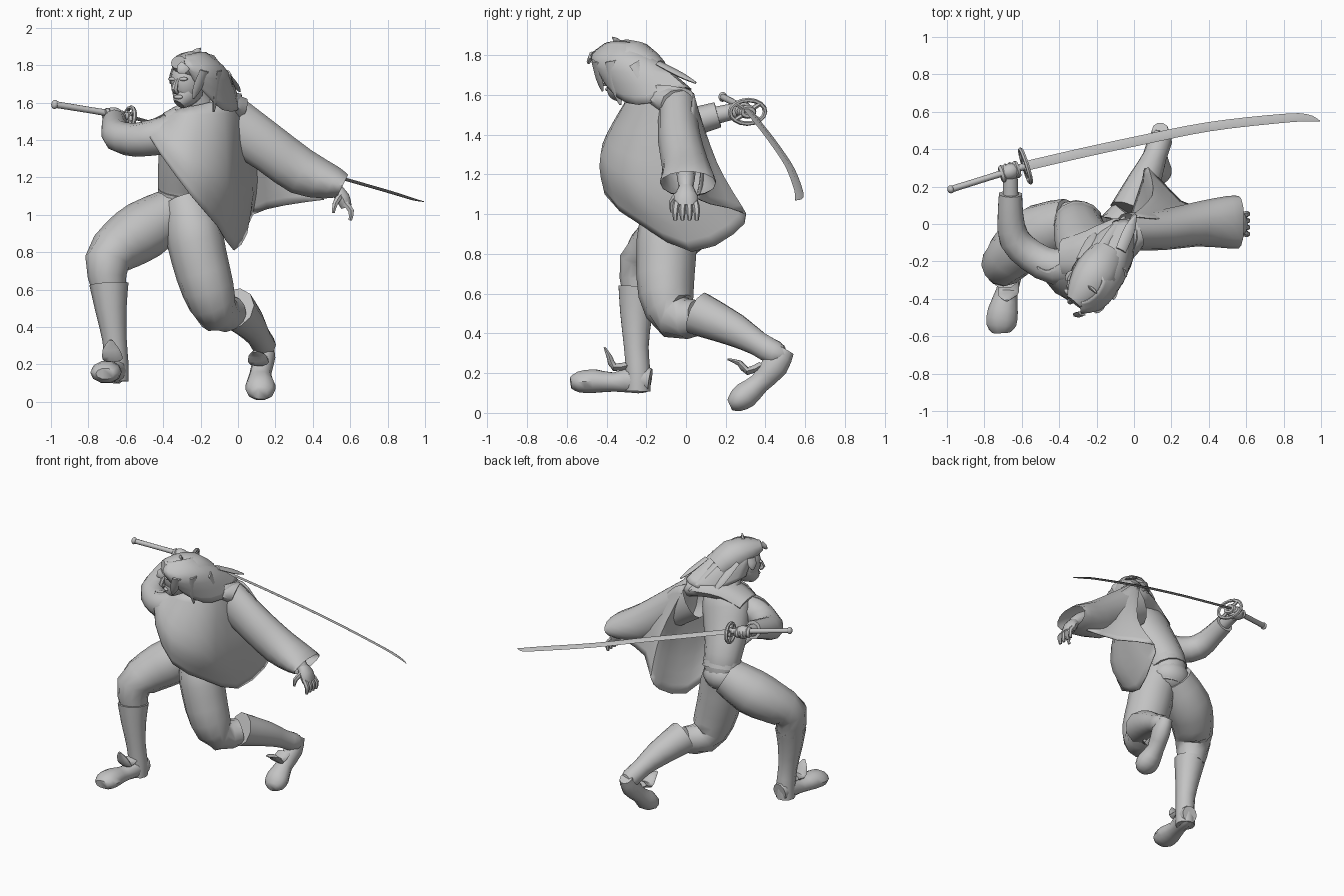
import bpy, bmesh, math
from mathutils import Vector, Matrix

default_cube = bpy.data.objects.get("Cube")
if default_cube:
    bpy.data.objects.remove(default_cube, do_unlink=True)

grey = bpy.data.materials.new("plain_grey")
grey.use_nodes = True
grey.diffuse_color = (.55, .55, .55, 1)
grey.node_tree.nodes["Principled BSDF"].inputs["Base Color"].default_value = grey.diffuse_color
parts = []
X_AXIS, Y_AXIS, Z_AXIS = Vector((1, 0, 0)), Vector((0, 1, 0)), Vector((0, 0, 1))


def finish(name, bm):
    """Turn a bmesh into a named, grey object."""
    bmesh.ops.recalc_face_normals(bm, faces=bm.faces)
    mesh = bpy.data.meshes.new(name)
    bm.to_mesh(mesh)
    bm.free()
    mesh.materials.append(grey)
    obj = bpy.data.objects.new(name, mesh)
    bpy.context.collection.objects.link(obj)
    parts.append(obj)
    return obj


def spline(rows, steps):
    """Smooth curve through rows of any length."""
    rows = [Vector(row) for row in rows]
    padded = [rows[0]] + rows + [rows[-1]]
    result = []
    for before, start, end, after in zip(padded, padded[1:], padded[2:], padded[3:]):
        for step in range(steps):
            t = step / steps
            slope_in, slope_out = (end - before) / 2, (after - start) / 2
            bend = (end - start) * 3 - slope_in * 2 - slope_out
            curl = (start - end) * 2 + slope_in + slope_out
            result.append(start + slope_in * t + bend * t ** 2 + curl * t ** 3)
    return result + [rows[-1]]


def skin(bm, rings, closed):
    for lower, upper in zip(rings, rings[1:]):
        count = len(lower)
        for i in range(count if closed else count - 1):
            j = (i + 1) % count
            bm.faces.new((lower[i], lower[j], upper[j], upper[i]))


def loft(name, stations, sides=10, hint=X_AXIS, upright=None, steps=2, caps=True):
    """Tube through stations of centre, half width along hint and optional half depth."""
    rows = spline([s if len(s) > 4 else (*s, s[-1]) for s in stations], steps)
    centres = [Vector(row[:3]) for row in rows]
    bm = bmesh.new()
    rings = []
    for i, row in enumerate(rows):
        tangent = (centres[min(i + 1, len(rows) - 1)] - centres[max(i - 1, 0)]).normalized()
        wide = Vector(hint)
        deep = upright
        if deep is None:
            wide = (wide - tangent * wide.dot(tangent)).normalized()
            deep = tangent.cross(wide)
        ring = []
        for k in range(sides):
            angle = math.tau * k / sides
            offset = wide * row[3] * math.cos(angle) + deep * row[4] * math.sin(angle)
            ring.append(bm.verts.new(centres[i] + offset))
        rings.append(ring)
    skin(bm, rings, True)
    if caps:
        bm.faces.new(rings[0])
        bm.faces.new(rings[-1])
    return finish(name, bm)


def sheet(name, *lines):
    """Thin draped surface through matching lines from top to bottom."""
    bm = bmesh.new()
    columns = [spline(column, 4) for column in zip(*lines)]
    skin(bm, [[bm.verts.new(p) for p in spline(row, 2)] for row in zip(*columns)], False)
    finish(name, bm).modifiers.new("thickness", 'SOLIDIFY').thickness = .006


def ball(name, centre, radii, facing=Y_AXIS):
    """Ellipsoid whose local y points along facing."""
    bm = bmesh.new()
    bmesh.ops.create_uvsphere(bm, u_segments=14, v_segments=9, radius=1)
    turn = facing.to_track_quat('Y', 'Z').to_matrix().to_4x4()
    place = Matrix.Translation(centre) @ turn @ Matrix.Diagonal((*radii, 1))
    bmesh.ops.transform(bm, matrix=place, verts=bm.verts)
    return finish(name, bm)


# Torso, belt and neck
loft("torso", [(-.3, 0, .96, .11, .1), (-.3, .01, 1.1, .125, .11), (-.29, -.04, 1.22, .14, .12),
               (-.25, -.12, 1.38, .17, .13), (-.22, -.16, 1.5, .17, .12), (-.21, -.2, 1.58, .09, .08),
               (-.23, -.24, 1.66, .055, .06)], sides=14)
loft("waist_band", [(-.3, .01, 1.07, .135, .12), (-.295, -.01, 1.13, .132, .118)], sides=14)
ball("pelvis", (-.31, .005, 1.02), (.14, .125, .11))

# Legs: trousers, boots and boot tongues
loft("right_trouser", [(-.34, .01, 1.02, .13), (-.5, -.05, .92, .16), (-.62, -.13, .84, .145),
                       (-.7, -.22, .75, .12), (-.69, -.23, .6, .09)], hint=Y_AXIS, sides=12)
loft("left_trouser", [(-.28, -.04, 1.07, .12), (-.24, -.09, .92, .15), (-.21, -.1, .78, .15),
                      (-.16, -.1, .6, .14), (-.11, -.05, .48, .115), (-.03, .06, .48, .09)], sides=12)
loft("right_boot", [(-.69, -.24, .63, .105), (-.68, -.25, .5, .085), (-.66, -.25, .33, .065),
                    (-.65, -.24, .2, .065), (-.65, -.24, .11, .065)])
loft("left_boot", [(-.02, .06, .5, .115), (.06, .24, .42, .088), (.11, .36, .35, .065),
                   (.14, .45, .3, .065), (.15, .5, .3, .04)])
loft("right_foot", [(-.64, -.18, .165, .055, .06), (-.65, -.24, .17, .06, .075),
                    (-.68, -.36, .155, .058, .05), (-.7, -.46, .16, .08, .062),
                    (-.71, -.54, .155, .08, .055), (-.71, -.58, .15, .05, .03)])
loft("left_foot", [(.14, .5, .32, .045, .05), (.14, .45, .24, .06, .07), (.12, .37, .15, .058, .055),
                   (.12, .3, .09, .08, .07), (.12, .25, .055, .075, .055), (.12, .22, .04, .04, .03)])
loft("right_tongue", [(-.67, -.29, .24, .05, .02), (-.67, -.36, .23, .055, .02),
                      (-.68, -.385, .28, .045, .015), (-.68, -.41, .33, .01, .005)])
loft("left_tongue", [(.11, .38, .24, .05, .02), (.11, .31, .21, .055, .02),
                     (.1, .27, .25, .045, .015), (.09, .21, .27, .01, .005)])

# Sword arm
loft("right_sleeve", [(-.27, -.2, 1.45, .12), (-.42, -.23, 1.42, .1), (-.55, -.17, 1.4, .09),
                      (-.64, -.08, 1.42, .085), (-.66, .04, 1.465, .072), (-.66, .16, 1.5, .065)],
     hint=Z_AXIS)
loft("right_wrist", [(-.66, .12, 1.49, .045), (-.66, .25, 1.52, .04)], hint=Z_AXIS)

# Sword
pommel, grip_end = Vector((-.98, .185, 1.59)), Vector((-.58, .31, 1.525))
along = (grip_end - pommel).normalized()
loft("sword_grip", [(*pommel, .018), (*pommel.lerp(grip_end, .5), .017), (*grip_end, .02)],
     sides=8, hint=Z_AXIS)
ball("pommel_cap", pommel, (.022, .018, .025), along)
loft("sword_blade", [(*grip_end, .027, .008), (-.3, .375, 1.445, .027, .008), (0, .44, 1.36, .027, .008),
                     (.4, .52, 1.24, .026, .008), (.8, .565, 1.125, .025, .007),
                     (.93, .567, 1.085, .02, .006), (.995, .55, 1.07, .002, .002)],
     sides=4, hint=Vector((0, 1, -.35)), steps=4)
across = along.cross(Z_AXIS).normalized()
rise = across.cross(along) * .65


def around_grip(centre, radius, angle):
    """Point on an oval around the grip."""
    return centre + (across * math.cos(angle) + rise * math.sin(angle)) * radius


def hoop(name, centre, radius, thick, segments=16):
    """Oval ring around the grip."""
    bm = bmesh.new()
    rings = []
    for i in range(segments + 1):
        angle = math.tau * i / segments
        middle = around_grip(centre, radius, angle)
        outward = (middle - centre).normalized()
        rings.append([bm.verts.new(middle + thick * (outward * math.cos(a) + along * math.sin(a)))
                      for a in (math.tau * k / 6 for k in range(6))])
    skin(bm, rings, True)
    bmesh.ops.remove_doubles(bm, verts=bm.verts, dist=.0001)
    finish(name, bm)


guard = grip_end - Z_AXIS * .01
hoop("guard_rim", guard, .092, .012)
hoop("guard_hub", guard, .03, .016)
for i in range(4):
    turn = math.tau * (i + .5) / 4
    loft("guard_spoke", [(*around_grip(guard, .02, turn), .012),
                         (*around_grip(guard, .09, turn), .012)], sides=6, hint=along)
fist = Vector((-.665, .28, 1.53))
ball("right_fist", fist, (.045, .055, .045), along)
for i in range(4):
    hoop("right_finger", fist + along * (i - 1.5) * .026, .032, .017, 10)

# Poncho, given as neck, chest and hem lines from right shoulder round to under the left arm
neck = [(-.38, -.2, 1.55), (-.3, -.29, 1.57), (-.2, -.29, 1.59), (-.08, -.24, 1.62),
        (0, -.14, 1.65), (.02, -.04, 1.64), (-.02, .03, 1.62), (.06, .03, 1.58), (.16, .02, 1.48)]
chest = [(-.46, -.25, 1.51), (-.37, -.38, 1.41), (-.24, -.43, 1.3), (-.06, -.32, 1.2),
         (.01, -.13, 1.13), (.08, .07, 1.18), (.1, .15, 1.26), (.17, .09, 1.28), (.3, .07, 1.24)]
hem = [(-.52, -.23, 1.5), (-.42, -.37, 1.33), (-.25, -.41, 1.1), (-.11, -.22, .94),
       (-.02, .03, .81), (.05, .24, .9), (.08, .3, 1), (.25, .12, 1.05), (.46, .05, 1.08)]
sheet("poncho", neck, chest, hem)
loft("shoulder_cloth", [(-.38, -.18, 1.5, .1, .05), (-.22, -.16, 1.57, .13, .06),
                        (-.06, -.08, 1.58, .12, .07), (.02, -.05, 1.56, .08, .07)], hint=Y_AXIS)
loft("left_sleeve", [(-.04, -.04, 1.5, .1, .13), (.16, -.03, 1.36, .11, .12), (.34, 0, 1.23, .12, .115),
                     (.5, .01, 1.17, .14, .085), (.56, .01, 1.155, .14, .06)],
     sides=14, hint=Y_AXIS, upright=Vector((.5, 0, 1)), caps=False)

# Free hand
loft("left_forearm", [(.3, 0, 1.28, .055), (.48, 0, 1.18, .045), (.53, 0, 1.13, .035)], hint=Y_AXIS)
loft("left_palm", [(.52, 0, 1.14, .035, .035), (.56, 0, 1.09, .06, .04), (.58, 0, 1.04, .06, .03)],
     hint=Y_AXIS)
for i in range(4):
    y = (i - 1.5) * .03
    loft("left_finger", [(.575, y, 1.06, .018), (.605, y * 1.2, 1.02, .017), (.6, y * 1.2, .97, .01)],
         sides=6, hint=Y_AXIS)
loft("left_thumb", [(.545, -.04, 1.1, .018), (.52, -.07, 1.06, .016), (.51, -.07, 1.01, .008)],
     sides=6, hint=Y_AXIS)

# Head and face
gaze = Vector((-.58, -.78, -.22)).normalized()
temple = Vector((.8, -.6, 0))
face = Vector((-.27, -.32, 1.71))
ball("skull", face, (.085, .1, .12), gaze)
loft("jaw", [(-.26, -.3, 1.68, .08, .09), (-.29, -.34, 1.63, .068, .07),
             (-.315, -.36, 1.59, .03, .035)], hint=temple)
nose = face + gaze * .095
loft("nose", [(*(nose + Z_AXIS * .035), .01), (*(nose + gaze * .025 - Z_AXIS * .015), .018),
              (*(nose - Z_AXIS * .035), .012)], sides=6, hint=temple)
ball("lips", nose - Z_AXIS * .062 - gaze * .01, (.028, .014, .012), gaze)
for side in (-1, 1):
    ball("brow", face + gaze * .088 + temple * side * .035 + Z_AXIS * .035, (.03, .014, .01), gaze)

# Hair: crown, long curtain from forehead round the left side to the right temple, loose locks
loft("hair_crown", [(-.32, -.42, 1.815, .05, .035), (-.27, -.36, 1.8, .095, .075),
                    (-.2, -.26, 1.77, .12, .105), (-.14, -.17, 1.7, .1, .09)], sides=12, hint=temple)
parting = [(-.29, -.42, 1.85), (-.25, -.41, 1.86), (-.2, -.37, 1.87), (-.17, -.31, 1.87),
           (-.18, -.26, 1.86), (-.22, -.25, 1.86), (-.26, -.28, 1.86), (-.3, -.33, 1.85)]
cheek = [(-.28, -.48, 1.8), (-.18, -.46, 1.77), (-.1, -.38, 1.77), (-.05, -.26, 1.76),
         (-.07, -.14, 1.76), (-.17, -.13, 1.76), (-.28, -.19, 1.77), (-.34, -.28, 1.78)]
ends = [(-.24, -.45, 1.72), (-.16, -.39, 1.63), (-.08, -.3, 1.56), (0, -.18, 1.56),
        (0, 0, 1.64), (-.1, .02, 1.61), (-.23, -.08, 1.6), (-.33, -.23, 1.66)]
sheet("hair_curtain", parting, cheek, ends)
for root, tip in zip(cheek, [(-.32, -.49, 1.76), (-.24, -.42, 1.62), (-.13, -.33, 1.55), (-.02, -.12, 1.54),
                             (.01, .05, 1.66), (-.05, .04, 1.58), (-.2, -.03, 1.58), (-.36, -.27, 1.7)]):
    root, tip = Vector(root), Vector(tip)
    spread = (root - face).cross(Z_AXIS).normalized()
    loft("hair_lock", [(*root, .03, .01), (*root.lerp(tip, .6), .03, .012), (*tip, .006, .005)],
         sides=6, hint=spread, steps=3)
loft("hair_tuft", [(-.25, -.33, 1.84, .03, .015), (-.22, -.35, 1.87, .02, .01),
                   (-.2, -.37, 1.89, .004, .004)], sides=6, hint=temple)

# Smooth shading with crisp edges
bpy.ops.object.select_all(action='DESELECT')
for obj in parts:
    obj.select_set(True)
bpy.context.view_layer.objects.active = parts[0]
bpy.ops.object.shade_smooth_by_angle(angle=math.radians(45))
